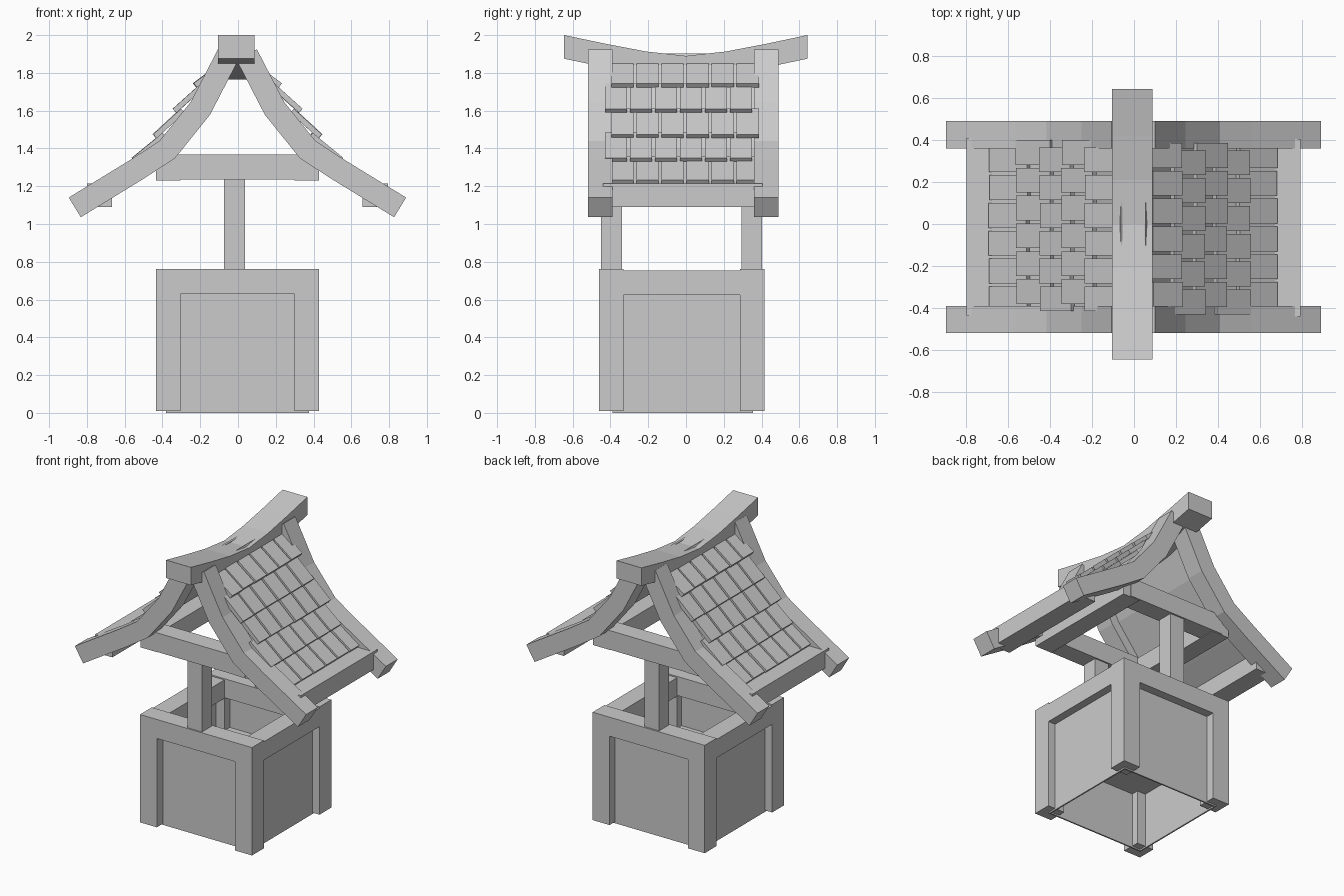
import bpy, bmesh, math, random
from mathutils import Matrix, Vector

if "Cube" in bpy.data.objects:
    bpy.data.objects.remove(bpy.data.objects["Cube"])

random.seed(4)
CX, CY = -0.003, -0.0175          # centre of the timber frame


def finish(name, bm):
    bmesh.ops.recalc_face_normals(bm, faces=bm.faces)
    me = bpy.data.meshes.new(name)
    bm.to_mesh(me)
    bm.free()
    ob = bpy.data.objects.new(name, me)
    bpy.context.collection.objects.link(ob)
    return ob


def prism(bm, quads, axis, a, b):
    """Extrude a chain of 2D point pairs (outer, inner) from a to b along axis."""
    def vert(p, t):
        return bm.verts.new((p[0], t, p[1]) if axis == 'y' else (t, p[0], p[1]))
    rings = [[vert(o, a), vert(o, b), vert(i, b), vert(i, a)] for o, i in quads]
    for r, s in zip(rings, rings[1:]):
        for k in range(4):
            n = (k + 1) % 4
            bm.faces.new((r[k], r[n], s[n], s[k]))
    bm.faces.new(rings[0])
    bm.faces.new(rings[-1])


def box(name, x0, x1, y0, y1, z0, z1):
    bm = bmesh.new()
    prism(bm, [((x0, z1), (x0, z0)), ((x1, z1), (x1, z0))], 'y', y0, y1)
    return finish(name, bm)


def offset_chain(pts, d0, d1):
    """Pair each point with copies moved d0 and d1 to the inner (lower) side."""
    out = []
    P = [Vector(p) for p in pts]
    for i, p in enumerate(P):
        ds = [(P[j + 1] - P[j]).normalized() for j in (i - 1, i) if 0 <= j < len(P) - 1]
        ns = [Vector((d.y, -d.x)) for d in ds]
        n = sum(ns, Vector((0, 0))).normalized()
        n /= n.dot(ns[0])
        out.append((p + n * d0, p + n * d1))
    return out


# Well box: corner posts, thin panels, inner floor
X0, X1, Y0, Y1, W = -0.435, 0.43, -0.46, 0.415, 0.13
for sx, x in (("left", X0), ("right", X1 - W)):
    for sy, y in (("front", Y0), ("back", Y1 - W)):
        box(f"corner_post_{sy}_{sx}", x, x + W, y, y + W, 0.01, 0.755)
T = 0.01
box("panel_front", -0.38, 0.375, -0.39, -0.39 + T, 0, 0.7)
box("panel_back", -0.38, 0.375, 0.355 - T, 0.355, 0, 0.7)
box("panel_left", -0.38, -0.38 + T, -0.39 + T, 0.355 - T, 0, 0.7)
box("panel_right", 0.375 - T, 0.375, -0.39 + T, 0.355 - T, 0, 0.7)
box("well_floor", -0.37, 0.365, -0.38, 0.345, 0.39, 0.40)

# Two square beam frames: well rim and roof tie beams
for label, z in (("rim", 0.63), ("tie", 1.235)):
    e = 0.0 if label == "rim" else 0.055
    box(f"{label}_beam_front", X0 + e, X1 - e, Y0, Y0 + W, z, z + 0.133)
    box(f"{label}_beam_back", X0 + e, X1 - e, Y1 - W, Y1, z, z + 0.133)
    box(f"{label}_beam_left", X0, X0 + W, Y0 + 0.005, Y1 - 0.005, z - 0.005, z + 0.124)
    box(f"{label}_beam_right", X1 - W, X1, Y0 + 0.005, Y1 - 0.005, z - 0.005, z + 0.124)

# Uprights
box("upright_front", -0.075, 0.037, -0.45, -0.34, 0.64, 1.26)
box("upright_back", -0.075, 0.037, 0.295, 0.403, 0.64, 1.26)

# Curved ridge beam
ridge = [(-0.645, 2.0), (-0.42, 1.953), (-0.21, 1.913), (0, 1.89),
         (0.21, 1.913), (0.42, 1.953), (0.642, 2.0)]
bm = bmesh.new()
prism(bm, [((y, z), (y, z - 0.125)) for y, z in ridge], 'x', -0.105, 0.087)
finish("ridge_beam", bm)

# Roof sides: the left one is the right one turned half way round
curve = [(0.10, 1.925), (0.245, 1.645), (0.41, 1.44), (0.56, 1.342), (0.89, 1.14)]
rows = [(0.685, 1.232, 0.70, 0.22), (0.555, 1.35, 0.82, 0.21),
        (0.445, 1.475, 0.92, 0.20), (0.34, 1.61, 0.90, 0.20),
        (0.23, 1.745, 0.75, 0.175)]          # lower edge x, z, slope, length


def roof_side(side):
    parts = []
    # Bent rafters
    for end, a, b in (("front", -0.52, -0.39), ("back", 0.36, 0.49)):
        bm = bmesh.new()
        prism(bm, offset_chain(curve, 0, 0.122), 'y', a, b)
        parts.append(finish(f"rafter_{end}_{side}", bm))
    # Thin decking under the shingles
    bm = bmesh.new()
    deck = curve[:-1] + [(0.70, 1.256)]
    prism(bm, offset_chain(deck, 0.05, 0.06), 'y', -0.40, 0.37)
    parts.append(finish(f"roof_deck_{side}", bm))
    # Eave beam
    parts.append(box(f"eave_beam_{side}", 0.66, 0.793, -0.44, 0.405, 1.09, 1.215))
    # Staggered shingles
    for r, (x, z, s, length) in enumerate(rows):
        bm = bmesh.new()
        up = Vector((-1, s)).normalized()
        n = Vector((-up.y, -up.x * -1)) * 0.028
        start = -0.43 if r % 2 else -0.395
        for k in range(6):
            y = start + k * 0.1325
            p = Vector((x + random.uniform(-0.003, 0.003), z))
            q = p + up * length
            prism(bm, [(q, q + n), (p, p + n)], 'y', y, y + 0.118)
        parts.append(finish(f"shingle_row_{r + 1}_{side}", bm))
    return parts


roof_side("right")
turn = (Matrix.Translation((CX, CY + 0.0025, 0)) @ Matrix.Rotation(math.pi, 4, 'Z')
        @ Matrix.Translation((-CX, -CY - 0.0025, 0)))
for ob in roof_side("left"):
    ob.data.transform(turn)
